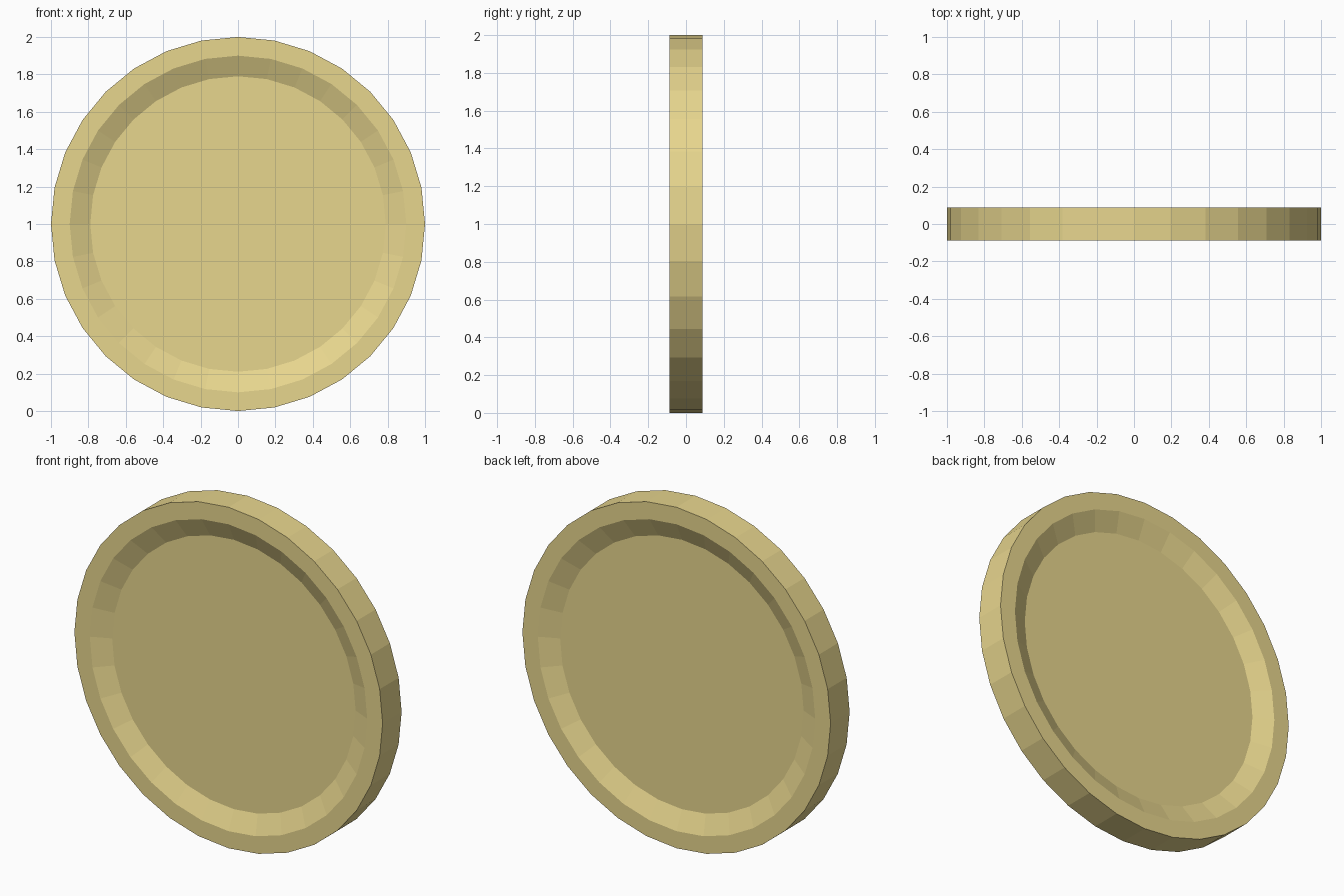
import bpy, bmesh
from math import sin, cos, tau

if "Cube" in bpy.data.objects:
    bpy.data.objects.remove(bpy.data.objects["Cube"])

SIDES = 32
HALF = 0.088    # half thickness
DEPTH = 0.05    # recess depth on each face

# Radius / y profile from the front recess, over the rim, to the back recess
front = [(0.79, -HALF + DEPTH), (0.90, -HALF), (1.0, -HALF)]
profile = front + [(r, -y) for r, y in reversed(front)]

# Coin disc: flat recessed faces, sloped inner bevels, raised rims
bm = bmesh.new()
rings = []
for r, y in profile:
    rings.append([bm.verts.new((r * sin(tau * i / SIDES), y, 1 + r * cos(tau * i / SIDES)))
                  for i in range(SIDES)])
for a, b in zip(rings, rings[1:]):
    for i in range(SIDES):
        j = (i + 1) % SIDES
        bm.faces.new((a[i], a[j], b[j], b[i]))
bm.faces.new(rings[0])
bm.faces.new(rings[-1])
bmesh.ops.recalc_face_normals(bm, faces=bm.faces)

mesh = bpy.data.meshes.new("coin")
bm.to_mesh(mesh)
bm.free()
coin = bpy.data.objects.new("coin", mesh)
bpy.context.collection.objects.link(coin)

# Pale gold colour
gold = bpy.data.materials.new("pale_gold")
gold.diffuse_color = (0.80, 0.67, 0.27, 1)
gold.use_nodes = True
gold.node_tree.nodes["Principled BSDF"].inputs["Base Color"].default_value = gold.diffuse_color
mesh.materials.append(gold)
